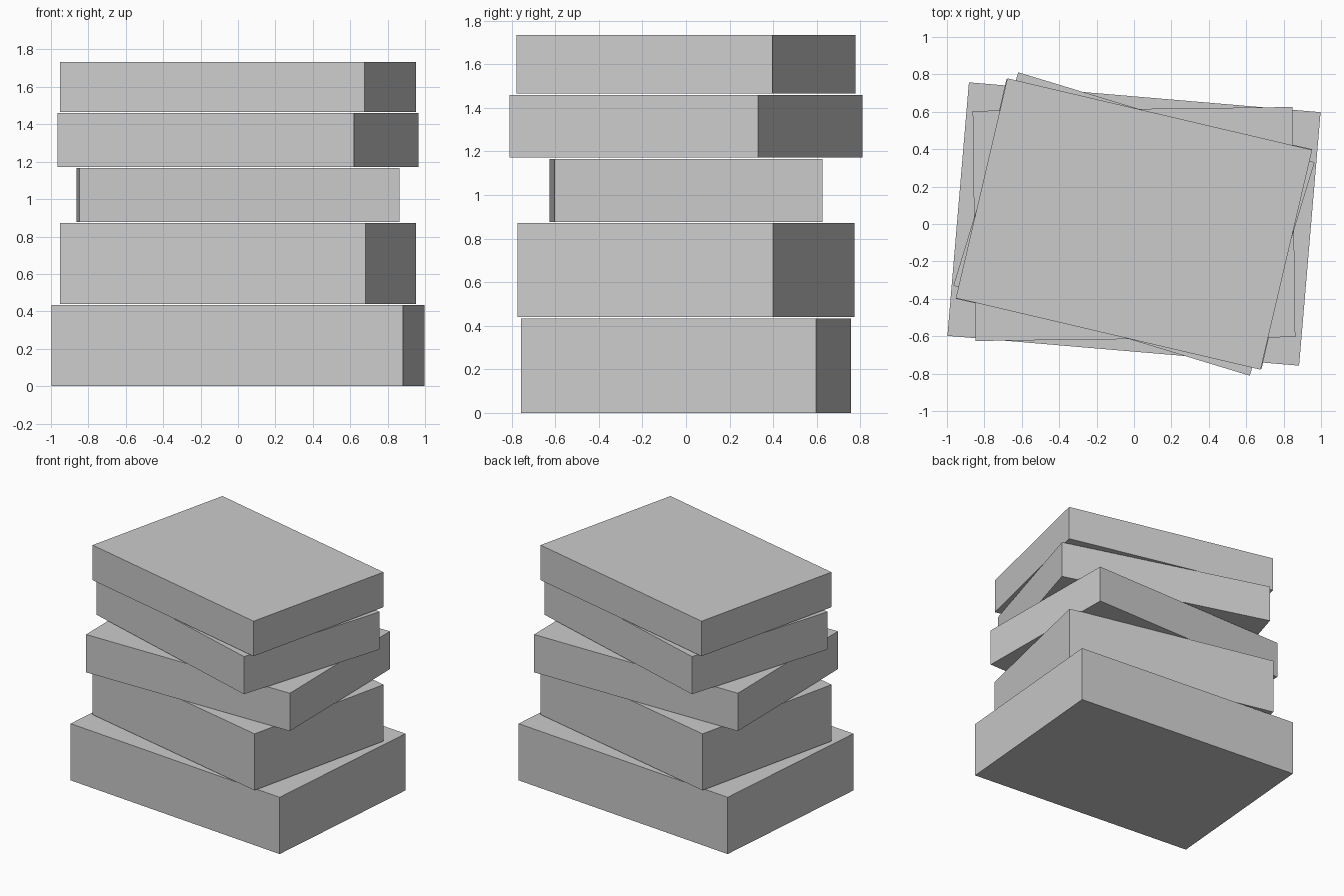
import bpy
import math

if "Cube" in bpy.data.objects:
    bpy.data.objects.remove(bpy.data.objects["Cube"])

# One flat grey for the whole stack
grey = bpy.data.materials.new("plain_grey")
grey.diffuse_color = (0.6, 0.6, 0.6, 1)
grey.use_nodes = True
grey.node_tree.nodes["Principled BSDF"].inputs["Base Color"].default_value = grey.diffuse_color


def slab(name, width, depth, bottom, top, turn):
    """A box centred on the z axis, turned about it by a number of degrees."""
    bpy.ops.mesh.primitive_cube_add(size=1, location=(0, 0, (bottom + top) / 2),
                                    rotation=(0, 0, math.radians(turn)))
    ob = bpy.context.object
    ob.name = name
    ob.scale = (width, depth, top - bottom)
    bpy.ops.object.transform_apply(location=False, rotation=False, scale=True)
    ob.data.materials.append(grey)


# Stack of slabs, bottom to top, with thin gaps between them
slab("bottom_slab", 1.887, 1.36, 0.0, 0.434, -4.85)
slab("second_slab", 1.676, 1.205, 0.440, 0.872, -12.9)
slab("middle_slab", 1.71, 1.23, 0.877, 1.166, 0.7)
slab("fourth_slab", 1.656, 1.192, 1.172, 1.460, -16.9)
slab("top_slab", 1.674, 1.207, 1.466, 1.734, -13.2)
